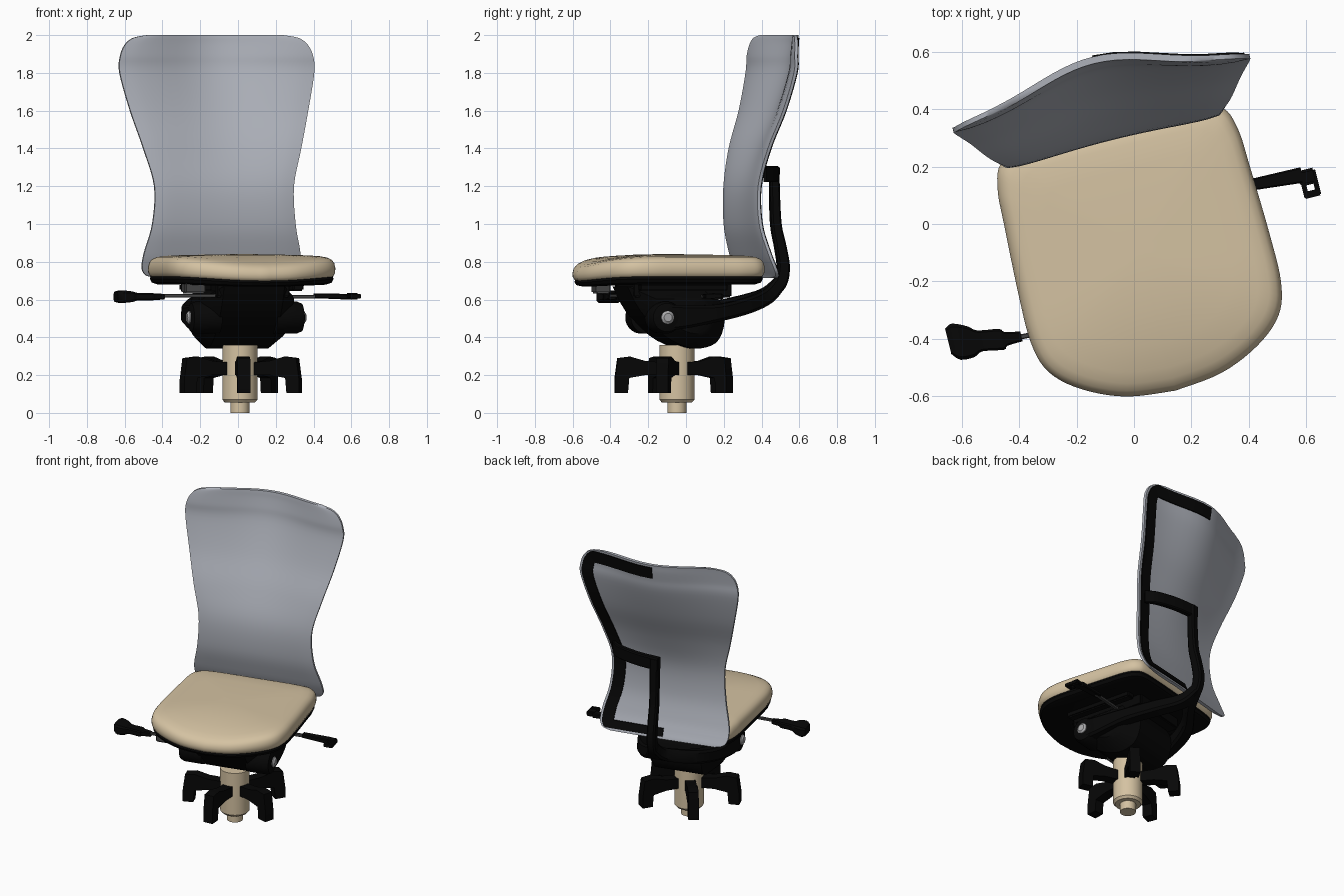
import bpy, bmesh
from math import radians, sin, cos, tau, exp
from mathutils import Matrix, Vector

cube = bpy.data.objects.get("Cube")
if cube:
    bpy.data.objects.remove(cube)

TURN = Matrix.Rotation(radians(14), 4, "Z")   # whole chair is swivelled


def material(name, rgb):
    m = bpy.data.materials.new(name)
    m.use_nodes = True
    m.diffuse_color = (*rgb, 1)
    m.node_tree.nodes["Principled BSDF"].inputs["Base Color"].default_value = (*rgb, 1)
    return m


TAN = material("tan fabric", (0.66, 0.54, 0.36))
GREY = material("grey mesh", (0.42, 0.44, 0.49))
BLACK = material("black plastic", (0.002, 0.002, 0.002))
SILVER = material("silver", (0.40, 0.40, 0.41))
STEEL = material("dark steel", (0.06, 0.06, 0.06))


def finish(name, bm, mat, angle=35):
    bmesh.ops.recalc_face_normals(bm, faces=bm.faces)
    bm.transform(TURN)
    me = bpy.data.meshes.new(name)
    bm.to_mesh(me)
    bm.free()
    me.materials.append(mat)
    me.polygons.foreach_set("use_smooth", [True] * len(me.polygons))
    me.set_sharp_from_angle(angle=radians(angle))
    ob = bpy.data.objects.new(name, me)
    bpy.context.collection.objects.link(ob)
    return ob


def loft(name, rings, mat, angle=35):
    """Skin closed rings of equal length and cap both ends."""
    bm = bmesh.new()
    vs = [[bm.verts.new(p) for p in r] for r in rings]
    n = len(vs[0])
    for a, b in zip(vs, vs[1:]):
        for i in range(n):
            j = (i + 1) % n
            bm.faces.new((a[i], a[j], b[j], b[i]))
    bm.faces.new(vs[0])
    bm.faces.new(vs[-1])
    return finish(name, bm, mat, angle)


def smooth(pts, steps):
    """Catmull-Rom through tuples of any size."""
    pts = [Vector(p) for p in pts]
    out = []
    for i in range(len(pts) - 1):
        b, c = pts[i], pts[i + 1]
        a = pts[i - 1] if i else b
        d = pts[i + 2] if i + 2 < len(pts) else c
        for s in range(steps):
            t = s / steps
            h = t * t * (3 - 2 * t)
            out.append(b * (1 - h) + c * h
                       + (c - a) * (0.5 * t * (1 - t) ** 2)
                       - (d - b) * (0.5 * t * t * (1 - t)))
    return out + [pts[-1]]


def sweep(name, pts, axis, mat, steps=5):
    """Chamfered bar along (x, y, z, width, thickness), width along axis."""
    path = smooth(pts, steps)
    rings = []
    for i, p in enumerate(path):
        q, r = path[max(i - 1, 0)], path[min(i + 1, len(path) - 1)]
        tangent = Vector(r[:3]) - Vector(q[:3])
        side = Vector(axis)
        up = tangent.cross(side).normalized()
        w, h = p[3] / 2, p[4] / 2
        c = min(w, h) * 0.35
        corners = ((w, h - c), (w - c, h), (c - w, h), (-w, h - c),
                   (-w, c - h), (c - w, -h), (w - c, -h), (w, c - h))
        rings.append([Vector(p[:3]) + side * a + up * b for a, b in corners])
    return loft(name, rings, mat)


def box(name, lo, hi, mat, bevel=0.008):
    bm = bmesh.new()
    bmesh.ops.create_cube(bm, size=1)
    lo, hi = Vector(lo), Vector(hi)
    for v in bm.verts:
        v.co = (lo + hi) / 2 + v.co * (hi - lo)
    bmesh.ops.bevel(bm, geom=bm.edges[:], offset=bevel, segments=2, affect="EDGES")
    return finish(name, bm, mat)


def lathe(name, profile, mat, centre, along_x=False, n=32):
    """Turn (radius, offset) pairs about z, or about x."""
    rings = []
    for r, h in profile:
        ring = [(r * cos(tau * i / n), r * sin(tau * i / n)) for i in range(n)]
        rings.append([Vector(centre) + Vector((h, a, b) if along_x else (a, b, h))
                      for a, b in ring])
    return loft(name, rings, mat)


# Seat cushion and the pan below it
half = smooth([(0, -.598), (.17, -.577), (.315, -.515), (.412, -.43), (.448, -.32),
               (.45, -.15), (.44, .1), (.432, .23), (.4, .315), (.31, .347), (0, .35)], 5)
outline = [(p.x, p.y) for p in half] + [(-p.x, p.y) for p in half[-2:0:-1]]


def seat_ring(z, scale):
    """Outline at one height, dipping towards the middle of the front edge."""
    ring = []
    for x, y in outline:
        x, y = x * scale, (y + .1) * scale - .1
        front = min(max(0, -y - .2) / .39, 1)
        dip = .015 + .035 * (z - .68) / .16
        ring.append((x, y, z - dip * front ** 2 * (1 - .8 * (x / .45) ** 2)))
    return ring


loft("seat_cushion", [seat_ring(z, s) for z, s in
     ((.715, .95), (.725, .98), (.745, .998), (.77, 1), (.795, .988), (.813, .96),
      (.824, .91), (.831, .83), (.835, .65), (.838, .4), (.84, .15), (.84, .02))], TAN, 60)
loft("seat_pan", [seat_ring(z, s) for z, s in
     ((.68, .05), (.68, .5), (.68, .9), (.69, .96), (.71, .98), (.73, .97))], BLACK)

# Backrest shell: height, half width, depth at the middle, forward wrap at the edges
rows = smooth([(2, .37, .588, .118), (1.985, .45, .586, .118), (1.95, .497, .582, .118),
               (1.89, .525, .571, .112), (1.8, .53, .553, .098), (1.6, .485, .48, .075),
               (1.4, .43, .39, .055), (1.2, .38, .323, .026), (1.0, .39, .318, .014),
               (.85, .425, .352, .009), (.77, .43, .382, .008), (.73, .405, .4, .008),
               (.715, .35, .405, .008)], 5)


def wrap(x):
    return 1 - exp(-(x / .32) ** 2)


def depth(x, z):
    for a, b in zip(rows, rows[1:]):
        if b[0] <= z <= a[0]:
            r = a.lerp(b, (a[0] - z) / max(a[0] - b[0], 1e-6))
            return r[2] - r[3] * wrap(x)
    return rows[-1][2]


shell = []
for z, w, d, k in rows:
    xs = [w * i / 10 for i in range(-10, 11)]
    shell.append([(x, d - k * wrap(x) - .012 * (1 - (x / w) ** 10 * .6), z) for x in xs]
                 + [(x, d - k * wrap(x) + .012, z) for x in reversed(xs)])
loft("backrest_shell", shell, GREY, 50)

# Rear frame, fitted along one half of the shell
edge = ([(x, 2) for x in (0, .08, .16, .24, .3)] + [(r[1] - .016, r[0]) for r in rows]
        + [(.2, .715), (0, .715)])
frame = []
for x, z in edge:
    zo, zi = min(max(z, .732), 1.985), min(max(z, .78), 1.905)
    xi = x - .078 if x > .33 else x
    xm, zm = (x + xi) / 2, (zo + zi) / 2
    strip = ((x, zo), (xm, zm), (xi, zi))
    frame.append([(a, depth(a, b) + .004, b) for a, b in strip]
                 + [(a, depth(a, b) + .019, b) for a, b in reversed(strip)])
loft("back_frame", frame, BLACK)
sweep("back_crossbar", [(.355, .342, 1.265, .085, .02), (.29, .395, 1.265, .085, .035),
                        (.15, .45, 1.265, .085, .04), (0, .478, 1.265, .085, .045)],
      (0, 0, 1), BLACK)
sweep("back_upright", [(.028, y, z, .056, t) for y, z, t in
      ((.478, 1.3, .045), (.475, 1.2, .05), (.483, 1, .055), (.507, .88, .06),
       (.523, .77, .065), (.5, .68, .07), (.42, .615, .075))], (1, 0, 0), BLACK)

# Yoke arms joining the upright to the tilt pivot, each with a boss and a cap
PIVOT = (0, -.178, .505)
for s, side in ((1, "left"), (-1, "right")):
    sweep(side + "_yoke_arm",
          [(.028, .505, .69, .06, .07), (.03 + s * .03, .43, .62, .09, .08),
           (s * .15, .3, .57, .1, .085), (s * .235, .12, .53, .09, .09),
           (s * .262, -.06, .51, .08, .12), (s * .265, -.178, .505, .08, .14)],
          (1, 0, 0), BLACK)
    lathe(side + "_pivot_boss", [(.085, s * .15), (.085, s * .275), (.075, s * .3),
                                 (.05, s * .308)], BLACK, PIVOT, True)
    lathe(side + "_pivot_cap", [(.034, s * .3), (.034, s * .314), (.022, s * .324)],
          SILVER, PIVOT, True)

# Tilt mechanism under the seat
bowl = smooth([(-.36, .67), (-.29, .54), (-.16, .41), (-.03, .347), (.07, .347),
               (.14, .39), (.17, .49), (.15, .58), (.08, .67)], 3)
loft("tilt_housing", [[(x, -.06 + (p.x + .06) * s, .52 + (p.y - .52) * s) for p in bowl]
     for x, s in ((-.25, .55), (-.235, .66), (-.165, 1), (.165, 1), (.235, .66),
                  (.25, .55))], BLACK)
box("slide_carriage", (-.2, -.33, .61), (.2, .2, .69), BLACK)
for s, side in ((1, "left"), (-1, "right")):
    box(side + "_slide_rail", (s * .25 - .03, -.32, .645), (s * .25 + .03, .16, .685), BLACK)
box("front_bracket", (-.395, -.42, .632), (-.28, -.34, .69), STEEL)

# Control levers
sweep("right_lever_rod", [(-.2, -.3, .62, .018, .018), (-.5, -.285, .62, .018, .018)],
      (0, 1, 0), STEEL, 1)
sweep("right_lever_grip", [(-.475, -.285, .615, .035, .03), (-.53, -.28, .615, .05, .035),
      (-.545, -.278, .615, .075, .04), (-.62, -.265, .615, .075, .04),
      (-.65, -.26, .615, .11, .055), (-.7, -.248, .615, .13, .065),
      (-.727, -.24, .615, .09, .05)], (0, 1, 0), BLACK, 3)
sweep("left_lever_rod", [(.2, .034, .615, .02, .02), (.46, .034, .615, .02, .02)],
      (0, 1, 0), STEEL, 1)
sweep("left_lever_grip", [(.425, .034, .62, .04, .025), (.61, .024, .615, .055, .03)],
      (0, 1, 0), BLACK, 1)
box("left_lever_hook", (.595, -.015, .6), (.658, .04, .635), BLACK)
for x in (.598, .641):
    box("left_lever_prong", (x, -.05, .605), (x + .017, 0, .63), BLACK, .004)
box("left_lever_tip", (.598, -.06, .605), (.658, -.036, .63), BLACK, .004)

# Gas column
AXIS = (-.002, -.049, 0)
lathe("gas_column", [(.05, 0), (.05, .055), (.08, .055), (.093, .07), (.093, .36)],
      TAN, AXIS)

# Five base legs with caster stems
for i in range(5):
    a = radians(-100 + 72 * i)
    out, across = Vector((cos(a), sin(a), 0)), Vector((-sin(a), cos(a), 0))

    def place(r, z):
        return Vector(AXIS) + out * r + Vector((0, 0, z))
    side = [(.05, .2), (.05, .265), (.17, .275), (.25, .298), (.315, .29), (.33, .18),
            (.33, .105), (.262, .105), (.255, .185), (.17, .2)]
    loft(f"base_leg_{i + 1}", [[place(r, z) + across * w for r, z in side]
                               for w in (-.033, .033)], BLACK)
